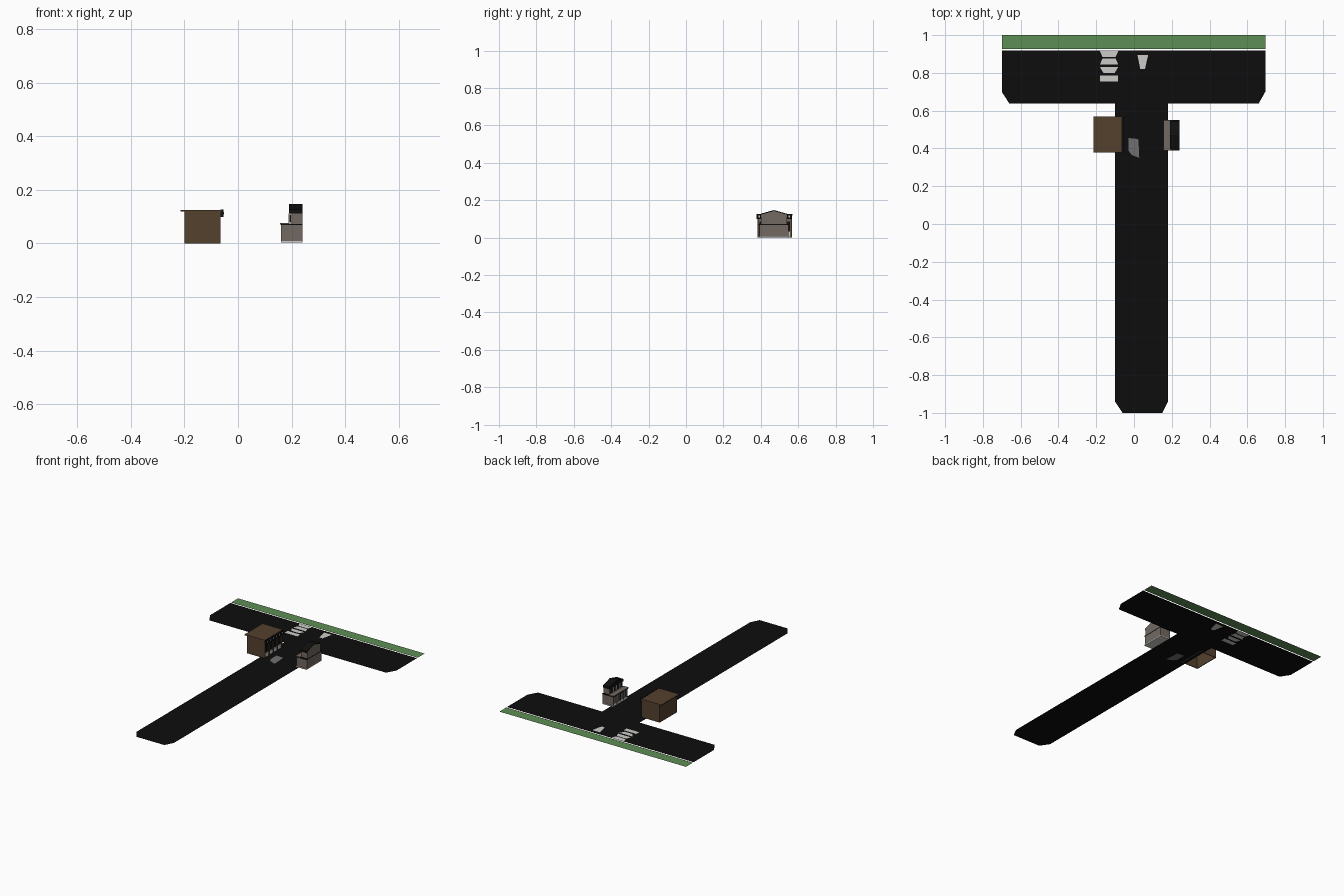
import bpy, bmesh, math


def material(name, r, g, b):
    m = bpy.data.materials.new(name)
    m.diffuse_color = (r, g, b, 1)
    return m


ASPHALT = material("asphalt black", 0.004, 0.004, 0.004)
GRASS = material("grass green", 0.11, 0.27, 0.09)
WOOD = material("wood brown", 0.09, 0.052, 0.027)
STONE = material("stone grey", 0.17, 0.14, 0.12)
PAINT = material("white", 0.6, 0.6, 0.57)
PATCH = material("mid grey", 0.16, 0.16, 0.16)
BLACK = material("trim black", 0.005, 0.005, 0.005)


def mesh_object(name, verts, faces, mat):
    me = bpy.data.meshes.new(name)
    me.from_pydata(verts, [], faces)
    me.materials.append(mat)
    ob = bpy.data.objects.new(name, me)
    bpy.context.collection.objects.link(ob)
    return ob


def plate(name, pts, z, mat):
    """Flat ground polygon."""
    return mesh_object(name, [(x, y, z) for x, y in pts], [range(len(pts))], mat)


def box(name, x, y, z, mat):
    """Box from (min, max) ranges."""
    ob = mesh_object(name, [], [], mat)
    bm = bmesh.new()
    bmesh.ops.create_cube(bm, size=1)
    for v in bm.verts:
        v.co = [r[0] if c < 0 else r[1] for c, r in zip(v.co, (x, y, z))]
    bm.to_mesh(ob.data)
    bm.free()
    return ob


def prism_x(name, profile, x0, x1, mat):
    """Profile in (y, z) extruded along x."""
    n = len(profile)
    verts = [(x, y, z) for x in (x0, x1) for y, z in profile]
    faces = [tuple(range(n))[::-1], tuple(range(n, 2 * n))]
    faces += [(i, (i + 1) % n, (i + 1) % n + n, i + n) for i in range(n)]
    return mesh_object(name, verts, faces, mat)


# Ground: T-shaped road with clipped corners, and grass verge
plate("road", [(-0.70, 0.918), (-0.70, 0.70), (-0.66, 0.638), (-0.10, 0.638),
               (-0.10, -0.94), (-0.06, -1.0), (0.15, -1.0), (0.18, -0.94),
               (0.18, 0.638), (0.66, 0.638), (0.695, 0.70), (0.695, 0.918)], 0.001, ASPHALT)
plate("grass_verge", [(-0.70, 0.926), (0.695, 0.926), (0.695, 1.0), (-0.70, 1.0)], 0.001, GRASS)

# Painted markings, seen from both sides of the road sheet
for z in (0.0, 0.002):
    for i, (y0, y1, w0, w1) in enumerate([(0.885, 0.918, 0.035, 0.05), (0.845, 0.877, 0.048, 0.035),
                                          (0.80, 0.83, 0.03, 0.048), (0.755, 0.786, 0.047, 0.047)]):
        plate(f"road_bar_{i}", [(-0.132 - w0, y0), (-0.132 + w0, y0),
                                (-0.132 + w1, y1), (-0.132 - w1, y1)], z, PAINT)
    plate("road_arrow", [(0.033, 0.82), (0.058, 0.82), (0.075, 0.895), (0.018, 0.895)], z, PAINT)
    plate("worn_patch", [(-0.012, 0.365), (0.028, 0.35), (0.026, 0.40), (0.022, 0.45),
                         (-0.03, 0.455), (-0.03, 0.39)], z, PATCH)

# Brown shop: open-bottomed shell facing +x
box("shop_back_wall", (-0.20, -0.195), (0.382, 0.566), (0, 0.12), WOOD)
for side, y in (("front", 0.382), ("rear", 0.561)):
    box(f"shop_{side}_wall", (-0.20, -0.065), (y, y + 0.005), (0, 0.12), WOOD)
box("shop_roof", (-0.215, -0.062), (0.378, 0.57), (0.119, 0.125), WOOD)
box("shop_sign", (-0.066, -0.054), (0.378, 0.566), (0.098, 0.126), BLACK)
for i in range(6):
    y = 0.392 + i * 0.032
    box(f"sign_lamp_{i}", (-0.054, -0.052), (y - 0.004, y + 0.004), (0.108, 0.117), PAINT)
box("shopfront", (-0.076, -0.072), (0.387, 0.561), (0.0, 0.098), STONE)
for i in range(4):
    y = 0.394 + i * 0.043
    box(f"shop_window_{i}", (-0.072, -0.070), (y, y + 0.032), (0.035, 0.085), BLACK)
    box(f"shop_panel_{i}", (-0.072, -0.069), (y, y + 0.032), (0.006, 0.03), PAINT)
for i in range(5):
    y = 0.384 + i * 0.0435
    box(f"shop_post_{i}", (-0.070, -0.065), (y, y + 0.005), (0, 0.098), WOOD)

# Grey house: ground floor with base and terrace edge, facing -x
box("house_base", (0.16, 0.24), (0.388, 0.55), (0.003, 0.009), PAINT)
box("house_ground_floor", (0.172, 0.24), (0.392, 0.547), (0.009, 0.07), STONE)
for side, y in (("front", 0.391), ("rear", 0.543)):
    box(f"porch_{side}_wall", (0.162, 0.172), (y, y + 0.005), (0.009, 0.07), STONE)
box("terrace_trim", (0.158, 0.241), (0.388, 0.55), (0.068, 0.073), BLACK)
box("terrace_floor", (0.157, 0.192), (0.389, 0.549), (0.073, 0.076), STONE)
for i in range(4):
    y = 0.402 + i * 0.037
    box(f"ground_opening_{i}", (0.170, 0.172), (y, y + 0.024), (0.012, 0.058), BLACK)
    box(f"opening_mullion_{i}", (0.168, 0.170), (y + 0.01, y + 0.014), (0.012, 0.058), PAINT)
for i in range(5):
    y = 0.393 + i * 0.037
    box(f"porch_column_{i}", (0.161, 0.166), (y, y + 0.005), (0.009, 0.068), STONE)

# Upper floor with gable, and dark roof with drop eaves
prism_x("house_upper_floor", [(0.40, 0.07), (0.54, 0.07), (0.54, 0.122), (0.47, 0.142), (0.40, 0.122)],
        0.195, 0.24, STONE)
prism_x("house_roof", [(0.396, 0.111), (0.40, 0.111), (0.40, 0.122), (0.47, 0.142), (0.54, 0.122),
                       (0.54, 0.111), (0.544, 0.111), (0.544, 0.126), (0.47, 0.147), (0.396, 0.126)],
        0.19, 0.24, BLACK)
prism_x("gable_panel", [(0.40, 0.112), (0.54, 0.112), (0.54, 0.122), (0.47, 0.142), (0.40, 0.122)],
        0.191, 0.195, BLACK)
for i in range(4):
    y = 0.408 + i * 0.034
    box(f"upper_window_{i}", (0.193, 0.195), (y, y + 0.022), (0.08, 0.107), BLACK)
    box(f"upper_post_{i}", (0.189, 0.192), (y + 0.024, y + 0.028), (0.076, 0.112), PAINT)
